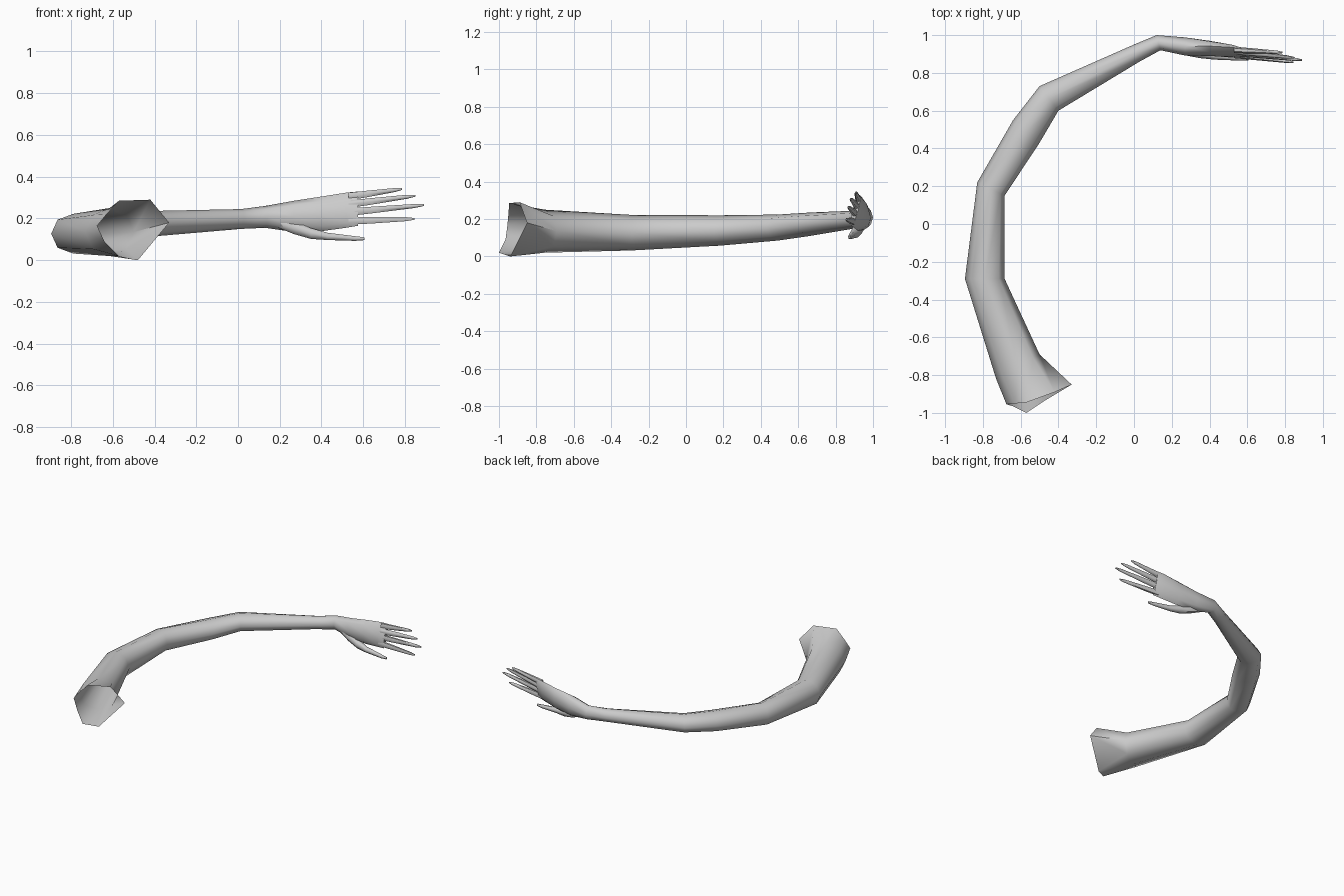
import bpy, bmesh, math
from mathutils import Vector as V

if "Cube" in bpy.data.objects:
    bpy.data.objects.remove(bpy.data.objects["Cube"])

skin = bpy.data.materials.new("pale grey")
skin.diffuse_color = (0.6, 0.6, 0.6, 1)
skin.use_nodes = True
skin.node_tree.nodes["Principled BSDF"].inputs["Base Color"].default_value = skin.diffuse_color


def ring(c, u, v, n=8):
    """Elliptical section around c with half axes u and v."""
    return [V(c) + V(u) * math.cos(2 * math.pi * i / n) + V(v) * math.sin(2 * math.pi * i / n)
            for i in range(n)]


def loft(name, rings, cap_start=False):
    bm = bmesh.new()
    loops = [[bm.verts.new(p) for p in r] for r in rings]
    n = len(loops[0])
    for a, b in zip(loops, loops[1:]):
        for i in range(n):
            j = (i + 1) % n
            bm.faces.new((a[i], a[j], b[j], b[i]))
    bm.faces.new(loops[-1])
    if cap_start:
        bm.faces.new(loops[0][::-1])
    bmesh.ops.recalc_face_normals(bm, faces=bm.faces)
    me = bpy.data.meshes.new(name)
    bm.to_mesh(me)
    bm.free()
    me.materials.append(skin)
    ob = bpy.data.objects.new(name, me)
    bpy.context.collection.objects.link(ob)
    bpy.ops.object.select_all(action='DESELECT')
    ob.select_set(True)
    bpy.context.view_layer.objects.active = ob
    bpy.ops.object.shade_smooth_by_angle(angle=math.radians(65))
    return ob


# Open, flared shoulder edge
shoulder = [V(p) for p in (
    (-.675, -.955, .165), (-.63, -.95, .22), (-.57, -.945, .285), (-.42, -.89, .29),
    (-.33, -.85, .18), (-.48, -.94, 0), (-.57, -1, .02), (-.64, -.965, .09))]

# Arm sections: outer x, y, inner x, y, bottom z, top z
sections = [
    (-.73, -.82, -.50, -.69, .02, .25),
    (-.895, -.29, -.685, -.29, .032, .222),
    (-.83, .22, -.685, .15, .058, .22),
    (-.64, .55, -.50, .43, .085, .224),
    (-.50, .73, -.40, .60, .11, .235),
    (.00, .95, .03, .86, .15, .245),
    (.12, 1.0, .14, .92, .155, .26),
]
rings = [shoulder]
for ox, oy, ix, iy, z0, z1 in sections:
    o, i = V((ox, oy, 0)), V((ix, iy, 0))
    rings.append(ring((o + i) / 2 + V((0, 0, (z0 + z1) / 2)), (o - i) / 2, (0, 0, (z1 - z0) / 2)))

# Palm sections: x, y, z, half thickness, tilt, half height
for x, y, z, t, k, h in [(.27, .94, .21, .048, .0, .075),
                         (.40, .93, .222, .04, .012, .083),
                         (.52, .915, .24, .028, .02, .084),
                         (.575, .905, .247, .016, .022, .082)]:
    rings.append(ring((x, y, z), (0, t, 0), (0, k, h)))
loft("arm_and_palm", rings)


def digit(name, stations):
    """Tapered digit through stations of x, y, z, half thickness, half height."""
    loft(name, [ring((x, y, z), (0, t, 0), (0, 0, h), 6) for x, y, z, t, h in stations], True)


# Four fingers: base and tip centres
fingers = {
    "little_finger": ((.53, .922, .305), (.785, .908, .341)),
    "ring_finger": ((.53, .914, .268), (.85, .880, .309)),
    "middle_finger": ((.53, .905, .230), (.89, .868, .264)),
    "index_finger": ((.53, .895, .188), (.845, .857, .198)),
}
for name, (a, b) in fingers.items():
    a, b = V(a), V(b)
    digit(name, [(*a.lerp(b, f), t, h) for f, t, h in
                 ((0, .017, .021), (.35, .014, .018), (.88, .009, .011), (1, .004, .005))])

# Thumb
digit("thumb", [(.17, .945, .19, .02, .03), (.27, .925, .155, .032, .035),
                (.35, .905, .128, .027, .03), (.43, .888, .114, .018, .02),
                (.56, .876, .104, .011, .013), (.605, .872, .103, .006, .008)])
